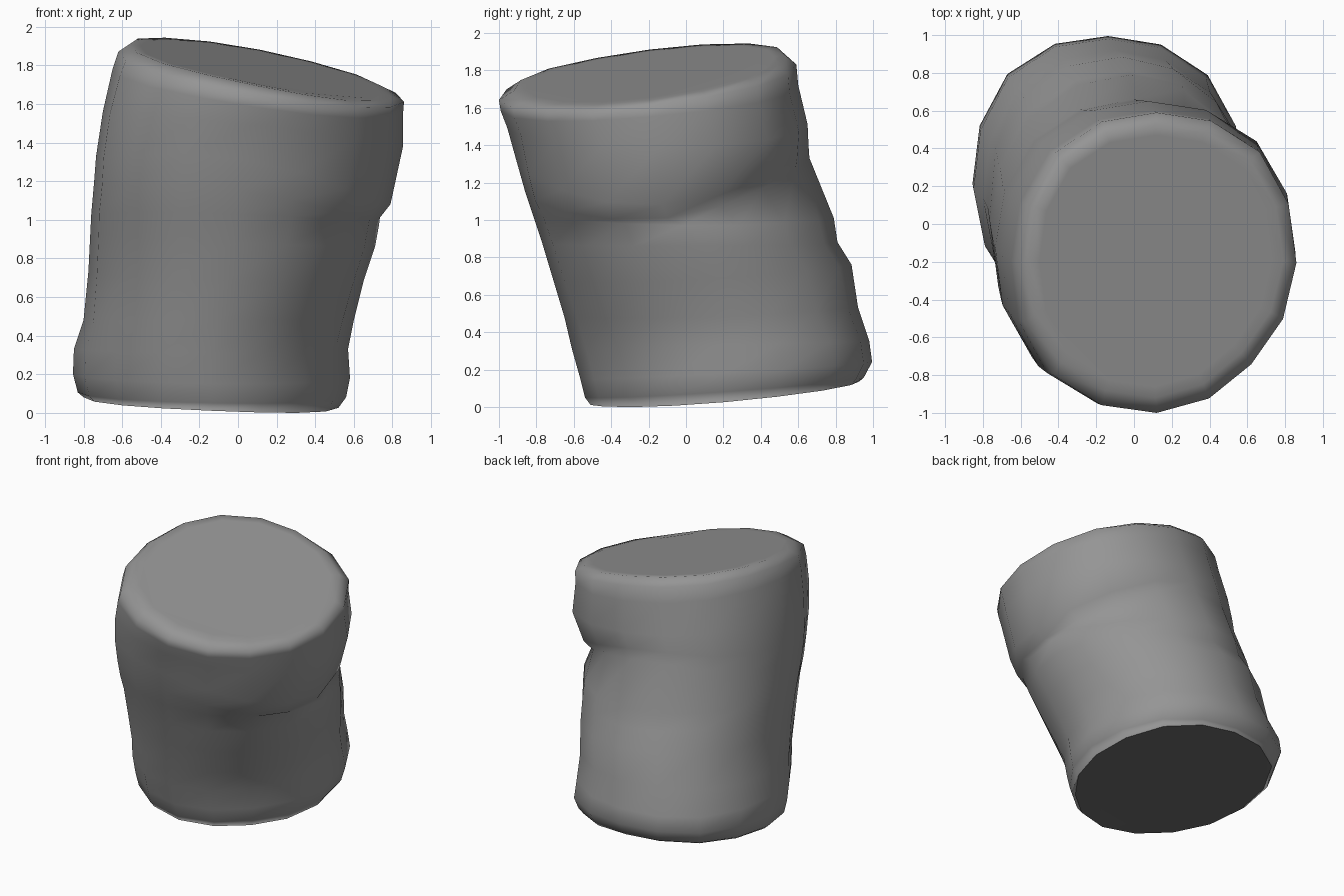
import bpy, bmesh, math

if "Cube" in bpy.data.objects:
    bpy.data.objects.remove(bpy.data.objects["Cube"])

SIDES = 16

# Each ring: (right x, z), (left x, z), (front y, z), (back y, z)
RINGS = [
    (.52, .045, -.80, .10, -.51, .03, .925, .155),   # bottom cap edge
    (.56, .10, -.83, .125, -.54, .07, .95, .175),
    (.58, .20, -.855, .22, -.565, .17, .995, .26),
    (.57, .35, -.85, .35, -.61, .33, .98, .37),
    (.60, .50, -.80, .50, -.65, .50, .92, .55),
    (.65, .70, -.775, .75, -.71, .70, .885, .78),
    (.71, .88, -.765, .95, -.77, .90, .81, .90),
    (.73, .99, -.76, 1.05, -.82, 1.05, .79, 1.03),   # below the fold
    (.735, 1.03, -.745, 1.22, -.86, 1.17, .66, 1.35),
    (.79, 1.10, -.735, 1.35, -.905, 1.33, .655, 1.42),  # fold lip
    (.855, 1.40, -.70, 1.58, -.955, 1.51, .65, 1.53),
    (.855, 1.57, -.65, 1.80, -.99, 1.60, .60, 1.74),
    (.86, 1.63, -.62, 1.89, -1.0, 1.66, .59, 1.85),  # rim
    (.79, 1.66, -.56, 1.93, -.92, 1.71, .53, 1.90),  # top cap edge
]
# Corner fullness at some rings: back right, back left, front left, front right
CORNERS = {
    0: (.04, .05, -.02, -.05),
    3: (.04, .05, -.02, -.04),
    5: (-.01, .035, .03, .0),
    7: (-.05, .015, .045, .01),
    8: (-.05, .015, .045, .01),
    10: (.04, .03, .06, -.03),
    13: (.045, .035, .05, -.05),
}


def corner_values(n):
    """Corner fullness of ring n, blended between the listed rings."""
    lo = max(k for k in CORNERS if k <= n)
    hi = min(k for k in CORNERS if k >= n)
    t = (n - lo) / (hi - lo) if hi > lo else 0
    return [p + (q - p) * t for p, q in zip(CORNERS[lo], CORNERS[hi])]


def ring_point(n, a):
    """Rounded oval through the four side points, on a tilted plane."""
    xr, zr, xl, zl, yf, zf, yb, zb = RINGS[n]
    c, s = math.cos(a), math.sin(a)
    quadrant = int(a / (math.pi / 2)) % 4
    k = 1 + corner_values(n)[quadrant] * math.sin(2 * a) ** 2
    x = (xr + xl) / 2 + (xr - xl) / 2 * c * k
    y = (yb + yf) / 2 + (yb - yf) / 2 * s * k
    z = ((zr + zl + zf + zb) / 4 + (zr - zl) / 2 * c + (zb - zf) / 2 * s
         + (zr + zl - zf - zb) / 4 * math.cos(2 * a))
    return x, y, z


grey = bpy.data.materials.new("grey")
grey.diffuse_color = (.3, .3, .3, 1)
grey.use_nodes = True
grey.node_tree.nodes["Principled BSDF"].inputs["Base Color"].default_value = grey.diffuse_color

# Leaning tube with slanted ends
bm = bmesh.new()
loops = [[bm.verts.new(ring_point(n, 2 * math.pi * i / SIDES)) for i in range(SIDES)]
         for n in range(len(RINGS))]
for low, high in zip(loops, loops[1:]):
    for i in range(SIDES):
        j = (i + 1) % SIDES
        bm.faces.new((low[i], low[j], high[j], high[i]))

# End caps, inset so that the rims shade softly
caps = [bm.faces.new(loops[0][::-1]), bm.faces.new(loops[-1])]
for cap, depth in zip(caps, (.015, 0)):
    bmesh.ops.inset_region(bm, faces=[cap], thickness=.06, depth=depth)
bmesh.ops.recalc_face_normals(bm, faces=bm.faces)
for f in bm.faces:
    f.smooth = True

# Rest the lowest point on the ground
lowest = min(v.co.z for v in bm.verts)
for v in bm.verts:
    v.co.z -= lowest

mesh = bpy.data.meshes.new("leaning_tube")
bm.to_mesh(mesh)
bm.free()
mesh.materials.append(grey)
tube = bpy.data.objects.new("leaning_tube", mesh)
bpy.context.collection.objects.link(tube)
